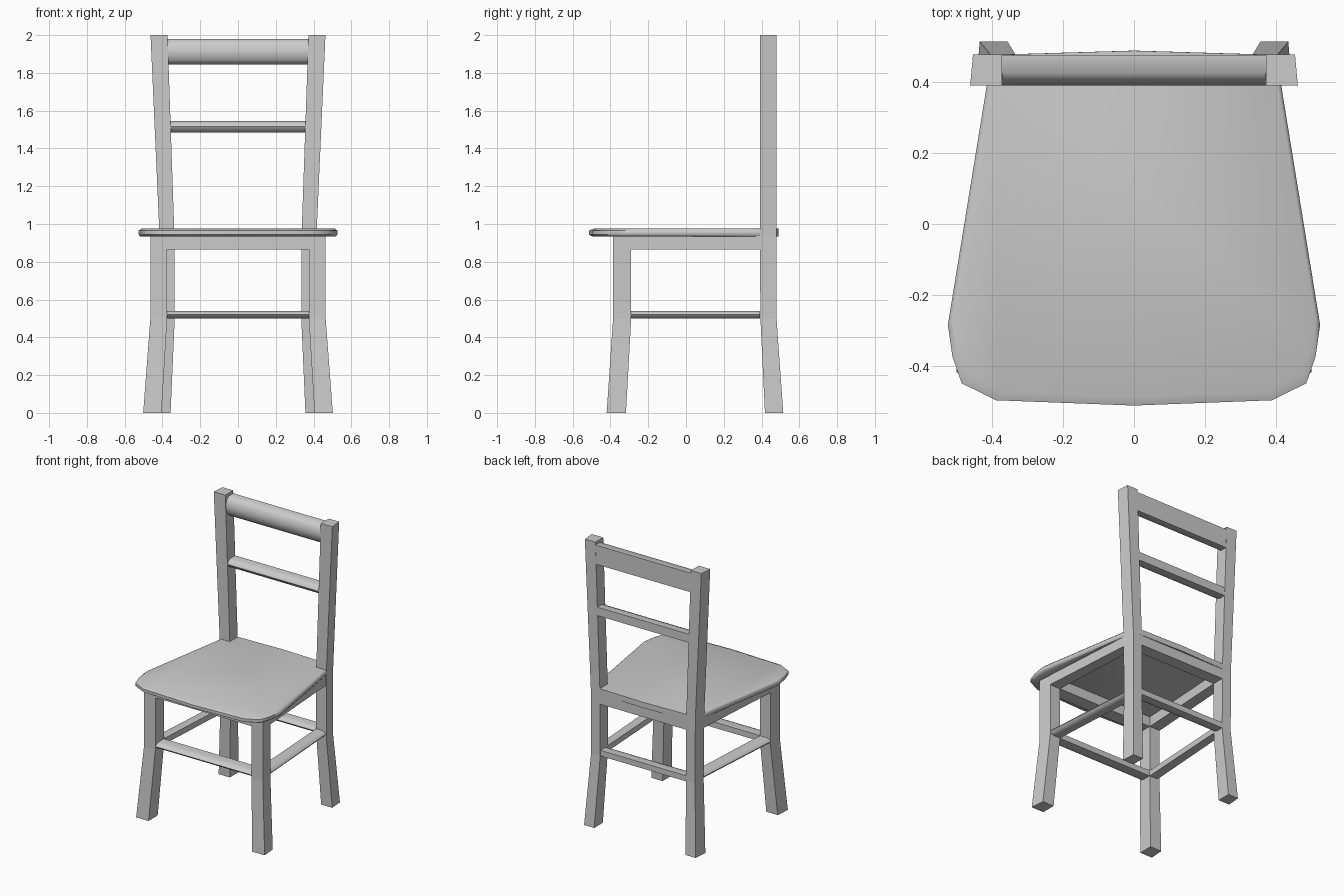
import bpy, bmesh, math

if "Cube" in bpy.data.objects:
    bpy.data.objects.remove(bpy.data.objects["Cube"])


def loft(name, rings, smooth=False):
    """Skin a list of equal-length point rings and cap both ends."""
    bm = bmesh.new()
    vs = [[bm.verts.new(p) for p in ring] for ring in rings]
    n = len(vs[0])
    for a, b in zip(vs, vs[1:]):
        for i in range(n):
            j = (i + 1) % n
            bm.faces.new((a[i], a[j], b[j], b[i]))
    bm.faces.new(vs[0])
    bm.faces.new(vs[-1])
    bmesh.ops.recalc_face_normals(bm, faces=bm.faces)
    me = bpy.data.meshes.new(name)
    bm.to_mesh(me)
    bm.free()
    ob = bpy.data.objects.new(name, me)
    bpy.context.collection.objects.link(ob)
    if smooth:
        bpy.ops.object.select_all(action='DESELECT')
        ob.select_set(True)
        bpy.context.view_layer.objects.active = ob
        bpy.ops.object.shade_smooth_by_angle(angle=math.radians(50))
    return ob


# Cross-sections as (depth, height): depth 0 is the flat side, 1 the bulge
BOX = [(0, 0), (1, 0), (1, 1), (0, 1)]
ROUND = [(0, 0), (0.6, 0), (0.88, 0.18), (1, 0.5), (0.88, 0.82), (0.6, 1), (0, 1)]


def cross_bar(name, half, flat_y, bulge_y, z0, z1, profile):
    """Bar running left to right."""
    loft(name, [[(x, flat_y + (bulge_y - flat_y) * u, z0 + (z1 - z0) * v)
                 for u, v in profile] for x in (-half, half)], profile is ROUND)


def side_bar(name, s, z0, z1, profile):
    """Bar running front to back, following the taper of the legs."""
    ends = [(-0.29, 0.375, 0.458), (0.392, 0.337, 0.412)]
    loft(name, [[(s * (xi + (xo - xi) * u), y, z0 + (z1 - z0) * v)
                 for u, v in profile] for y, xi, xo in ends], profile is ROUND)


# Legs: (z, inner x, outer x, front y, back y) sections
FRONT_LEG = [(0, 0.405, 0.498, -0.42, -0.318),
             (0.5, 0.375, 0.46, -0.386, -0.29),
             (0.94, 0.375, 0.46, -0.386, -0.29)]
BACK_LEG = [(0, 0.357, 0.44, 0.418, 0.515),
            (0.5, 0.335, 0.41, 0.394, 0.479),
            (0.95, 0.337, 0.412, 0.391, 0.479),
            (2.0, 0.373, 0.459, 0.391, 0.479)]
T = 0.004  # slight taper of the sections towards the back

for side, s in (("left", -1), ("right", 1)):
    for name, secs in (("front_leg", FRONT_LEG), ("back_post", BACK_LEG)):
        loft(f"{name}_{side}", [[(s * xi, y0, z), (s * (xo + T), y0, z),
                                 (s * (xo - T), y1, z), (s * xi, y1, z)]
                                for z, xi, xo, y0, y1 in secs])
    side_bar(f"side_apron_{side}", s, 0.865, 0.94, BOX)
    side_bar(f"side_stretcher_{side}", s, 0.5, 0.54, ROUND)

# Aprons and stretchers at front and back
cross_bar("front_apron", 0.376, -0.29, -0.385, 0.865, 0.94, BOX)
cross_bar("back_apron", 0.34, 0.478, 0.392, 0.865, 0.94, BOX)
cross_bar("front_stretcher", 0.38, -0.291, -0.385, 0.5, 0.54, ROUND)
cross_bar("back_stretcher", 0.34, 0.478, 0.395, 0.5, 0.54, ROUND)

# Back rest rails
cross_bar("middle_rail", 0.36, 0.478, 0.392, 1.485, 1.545, ROUND)
cross_bar("top_rail", 0.375, 0.478, 0.392, 1.845, 1.98, ROUND)

# Seat: half outline mirrored, then stacked with a softened rim
half = [(0.39, -0.498), (0.487, -0.45), (0.513, -0.375), (0.526, -0.285), (0.402, 0.478)]
outline = [(0, -0.513)] + half + [(0, 0.49)] + [(-x, y) for x, y in reversed(half)]
layers = [(0.935, 0.985), (0.944, 1), (0.965, 1), (0.975, 0.975)]
loft("seat", [[(x * k, 0.478 + (y - 0.478) * k, z) for x, y in outline]
              for z, k in layers], True)
